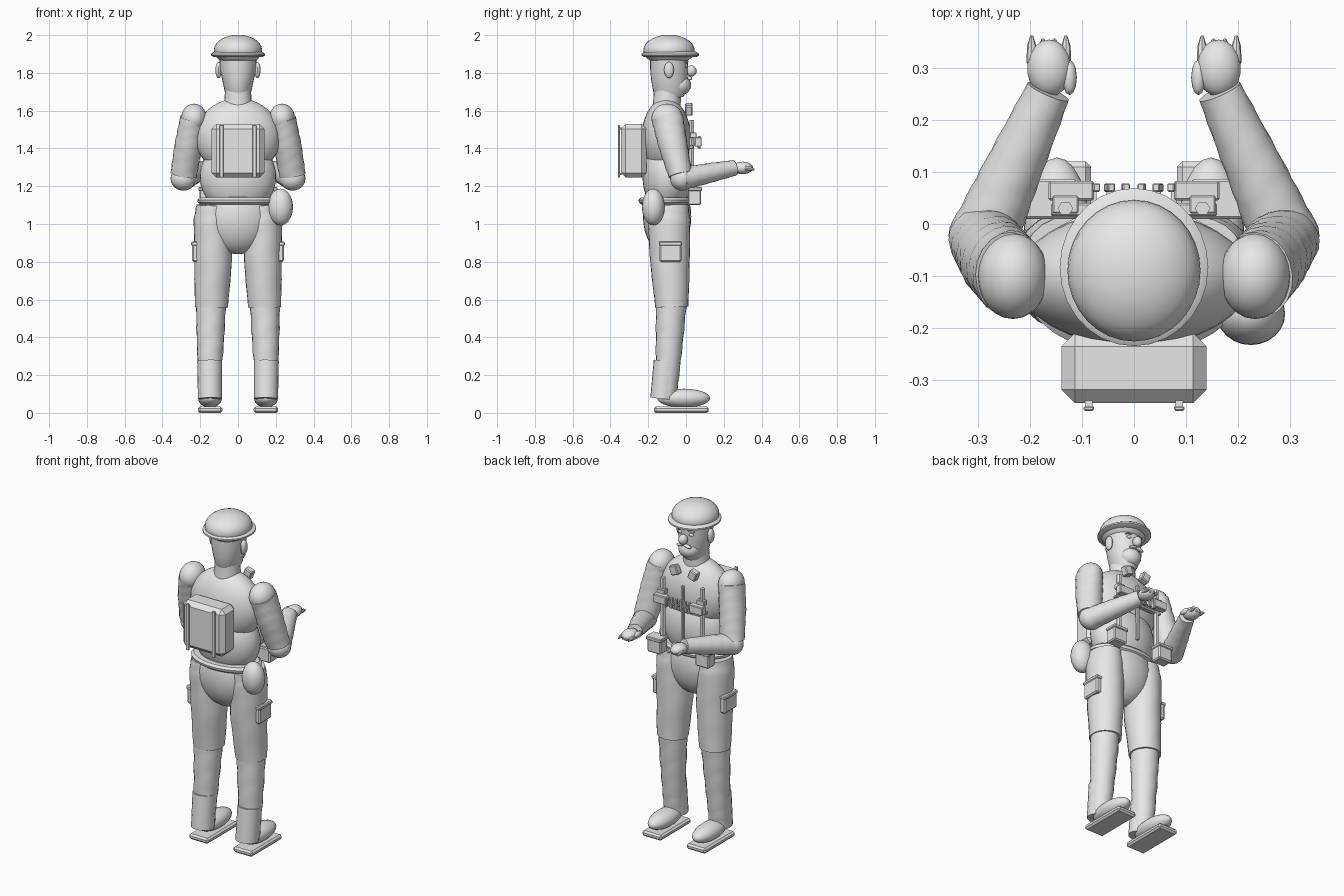
import bpy, bmesh, math
from mathutils import Vector, Matrix

if "Cube" in bpy.data.objects:
    bpy.data.objects.remove(bpy.data.objects["Cube"])

grey = bpy.data.materials.new("plain_grey")
grey.diffuse_color = (0.8, 0.8, 0.8, 1)
grey.use_nodes = True
grey.node_tree.nodes["Principled BSDF"].inputs["Base Color"].default_value = grey.diffuse_color


def finish(name, bm, smooth=True):
    bmesh.ops.recalc_face_normals(bm, faces=bm.faces)
    me = bpy.data.meshes.new(name)
    bm.to_mesh(me)
    bm.free()
    me.materials.append(grey)
    ob = bpy.data.objects.new(name, me)
    bpy.context.collection.objects.link(ob)
    if smooth:
        bpy.ops.object.select_all(action='DESELECT')
        ob.select_set(True)
        bpy.context.view_layer.objects.active = ob
        bpy.ops.object.shade_smooth_by_angle(angle=math.radians(35))
    return ob


def ball(name, c, r, rot=(0, 0, 0), seg=24, rings=14):
    bm = bmesh.new()
    bmesh.ops.create_uvsphere(bm, u_segments=seg, v_segments=rings, radius=1)
    m = Matrix.Translation(c)
    for a, ax in zip(rot, 'XYZ'):
        m = m @ Matrix.Rotation(a, 4, ax)
    bm.transform(m @ Matrix.Diagonal((*r, 1)))
    return finish(name, bm)


def box(name, lo, hi, bevel=0.005, rot_y=0):
    lo, hi = Vector(lo), Vector(hi)
    bm = bmesh.new()
    bmesh.ops.create_cube(bm, size=1)
    bm.transform(Matrix.Diagonal((*(hi - lo), 1)))
    if bevel:
        bmesh.ops.bevel(bm, geom=bm.edges[:], offset=bevel, segments=1, affect='EDGES')
    bm.transform(Matrix.Translation((lo + hi) / 2) @ Matrix.Rotation(rot_y, 4, 'Y'))
    return finish(name, bm, False)


def tube(name, stations, seg=20, folds=0.0, waves=5, steps=1):
    """Loft of ellipses; a station is (centre, side radius, depth radius)."""
    axis = (Vector(stations[-1][0]) - Vector(stations[0][0])).normalized()
    side = axis.cross(Vector((0, 1, 0)) if abs(axis.z) > 0.6 else Vector((0, 0, 1))).normalized()
    depth = axis.cross(side)
    bm = bmesh.new()
    rings = []
    n = (len(stations) - 1) * steps
    for i in range(n + 1):
        k = min(i // steps, len(stations) - 2)
        t = i / steps - k
        (a, ra, da), (b, rb, db) = stations[k], stations[k + 1]
        c = Vector(a).lerp(Vector(b), t)
        ring = []
        for j in range(seg):
            ang = math.tau * j / seg
            f = 1 + folds * math.sin(math.tau * waves * i / n + 2 * math.sin(ang * 2))
            ring.append(bm.verts.new(c + side * math.cos(ang) * (ra + (rb - ra) * t) * f
                                     + depth * math.sin(ang) * (da + (db - da) * t) * f))
        rings.append(ring)
    for p, q in zip(rings, rings[1:]):
        for j in range(seg):
            bm.faces.new((p[j], p[(j + 1) % seg], q[(j + 1) % seg], q[j]))
    bm.faces.new(rings[0])
    bm.faces.new(rings[-1])
    return finish(name, bm)


# Head, neck and face
tube("neck", [((0, -.105, 1.6), .078, .075), ((0, -.1, 1.66), .072, .073), ((0, -.1, 1.74), .066, .07)])
tube("head", [((0, -.085, 1.67), .055, .07), ((0, -.085, 1.7), .07, .088), ((0, -.088, 1.76), .083, .096),
              ((0, -.09, 1.82), .096, .1), ((0, -.09, 1.91), .1, .102)], 24)
ball("jaw", (0, -.035, 1.735), (.062, .062, .055))
ball("nose", (0, .028, 1.81), (.026, .028, .03), seg=14, rings=8)

# Helmet: dome above a wide thin brim
ball("helmet_dome", (0, -.09, 1.92), (.128, .136, .082), seg=32)
tube("helmet_brim", [((0, -.083, 1.885), .128, .14), ((0, -.083, 1.892), .143, .152),
                     ((0, -.083, 1.901), .143, .152), ((0, -.083, 1.912), .125, .136)], 28)

# Trunk
ball("chest", (0, -.105, 1.46), (.225, .13, .205), seg=32, rings=20)
ball("belly", (0, -.1, 1.25), (.202, .13, .2), seg=32, rings=20)
tube("belt", [((0, -.11, 1.103), .195, .125), ((0, -.11, 1.113), .212, .138),
              ((0, -.11, 1.128), .216, .142), ((0, -.11, 1.14), .2, .13)], 32)
ball("pelvis", (0, -.1, 1.04), (.185, .128, .2), seg=28, rings=16)

# Pack with two straps, and the hip flask
box("backpack", (-.14, -.345, 1.245), (.14, -.21, 1.53), .026)
ball("hip_flask", (.225, -.173, 1.09), (.066, .06, .097))
box("centre_strap", (-.009, .022, 1.19), (.009, .04, 1.53), .003)

# Cartridge row on the chest band
box("chest_band", (-.16, .015, 1.40), (.16, .04, 1.415), .003)
for i in range(6):
    x = -.078 + .031 * i
    box("cartridge", (x - .007, .062, 1.40), (x + .007, .078, 1.465), .002, .2 - .08 * i)
    box("cartridge_loop", (x - .006, .03, 1.415), (x + .006, .066, 1.43), 0)

for s, tag in ((-1, "left"), (1, "right")):
    def P(x, y, z):
        return (s * x, y, z)

    def sbox(name, lo, hi, bevel=.005, rot=0):
        xs = sorted((s * lo[0], s * hi[0]))
        return box(f"{tag}_{name}", (xs[0], *lo[1:]), (xs[1], *hi[1:]), bevel, s * rot)

    # Face details
    ball(f"{tag}_ear", P(.103, -.09, 1.815), (.017, .026, .043), seg=14, rings=10)
    ball(f"{tag}_eye", P(.036, .001, 1.838), (.016, .009, .009), seg=12, rings=8)
    sbox("eyebrow", (.02, -.01, 1.855), (.056, .012, 1.862), .002, .15)
    ball(f"{tag}_moustache", P(.022, .02, 1.772), (.028, .013, .009), (0, s * .25, 0), 12, 8)

    # Arm
    ball(f"{tag}_shoulder", P(.233, -.1, 1.56), (.068, .083, .077))
    tube(f"{tag}_upper_arm", [(P(.238, -.098, 1.56), .068, .084), (P(.262, -.07, 1.42), .073, .077),
                              (P(.288, -.03, 1.26), .07, .063)], folds=.02, steps=7)
    ball(f"{tag}_elbow", P(.289, -.022, 1.24), (.068, .062, .063))
    tube(f"{tag}_forearm", [(P(.29, -.025, 1.238), .066, .061), (P(.235, .1, 1.265), .056, .054),
                            (P(.165, .255, 1.297), .043, .042)], folds=.018, steps=7)

    # Hand, fingers and thumb
    ball(f"{tag}_palm", P(.163, .3, 1.297), (.043, .055, .033), seg=18, rings=10)
    for i in range(4):
        x = .131 + .022 * i
        tip = .362 if i in (0, 3) else .356
        tube(f"{tag}_finger", [(P(x, .31, 1.297), .01, .012), (P(x, .342, 1.293), .009, .011),
                               (P(x, tip, 1.288), .003, .004)], 8)
    ball(f"{tag}_thumb", P(.124, .282, 1.303), (.014, .034, .016), seg=12, rings=8)

    # Leg
    tube(f"{tag}_thigh", [(P(.132, -.093, 1.1), .088, .105), (P(.135, -.09, 1.02), .1, .112),
                          (P(.132, -.085, .8), .1, .105), (P(.141, -.075, .56), .088, .088)],
         24, .01, 4, 5)
    tube(f"{tag}_shin", [(P(.142, -.077, .6), .081, .082), (P(.146, -.087, .4), .073, .073),
                         (P(.15, -.098, .2), .062, .062), (P(.15, -.105, .09), .058, .055)],
         20, .025, 5, 5)
    tube(f"{tag}_gaiter", [(P(.15, -.105, .275), .066, .066), (P(.148, -.125, .075), .064, .064)], 20)
    sbox("thigh_pocket", (.2, -.14, .8), (.243, -.025, .9), .007)
    sbox("pocket_flap", (.2, -.143, .885), (.248, -.022, .907), .005)

    # Boot
    ball(f"{tag}_boot", P(.148, -.012, .078), (.063, .14, .05))
    sbox("sole", (.083, -.17, 0), (.212, .12, .033), .01)

    # Gear
    sbox("pack_strap", (.077, -.36, 1.245), (.097, -.35, 1.525), .003)
    sbox("strap_anchor", (.08, -.352, 1.26), (.094, -.34, 1.27), 0)
    sbox("strap_anchor", (.08, -.352, 1.5), (.094, -.34, 1.51), 0)
    tube(f"{tag}_harness_rod", [(P(.132, .03, 1.2), .015, .014), (P(.132, .03, 1.55), .015, .014)], 6)
    sbox("chest_pouch", (.077, .045, 1.41), (.165, .083, 1.46), .004)
    sbox("chest_pouch_lid", (.107, .02, 1.455), (.157, .055, 1.485), .003)
    sbox("belt_pouch", (.115, .01, 1.1), (.205, .08, 1.185), .007)
    sbox("belt_pouch_flap", (.11, .01, 1.175), (.21, .086, 1.195), .004)
    sbox("shoulder_patch", (.037, -.005, 1.58), (.087, .035, 1.635), .005, .35)
